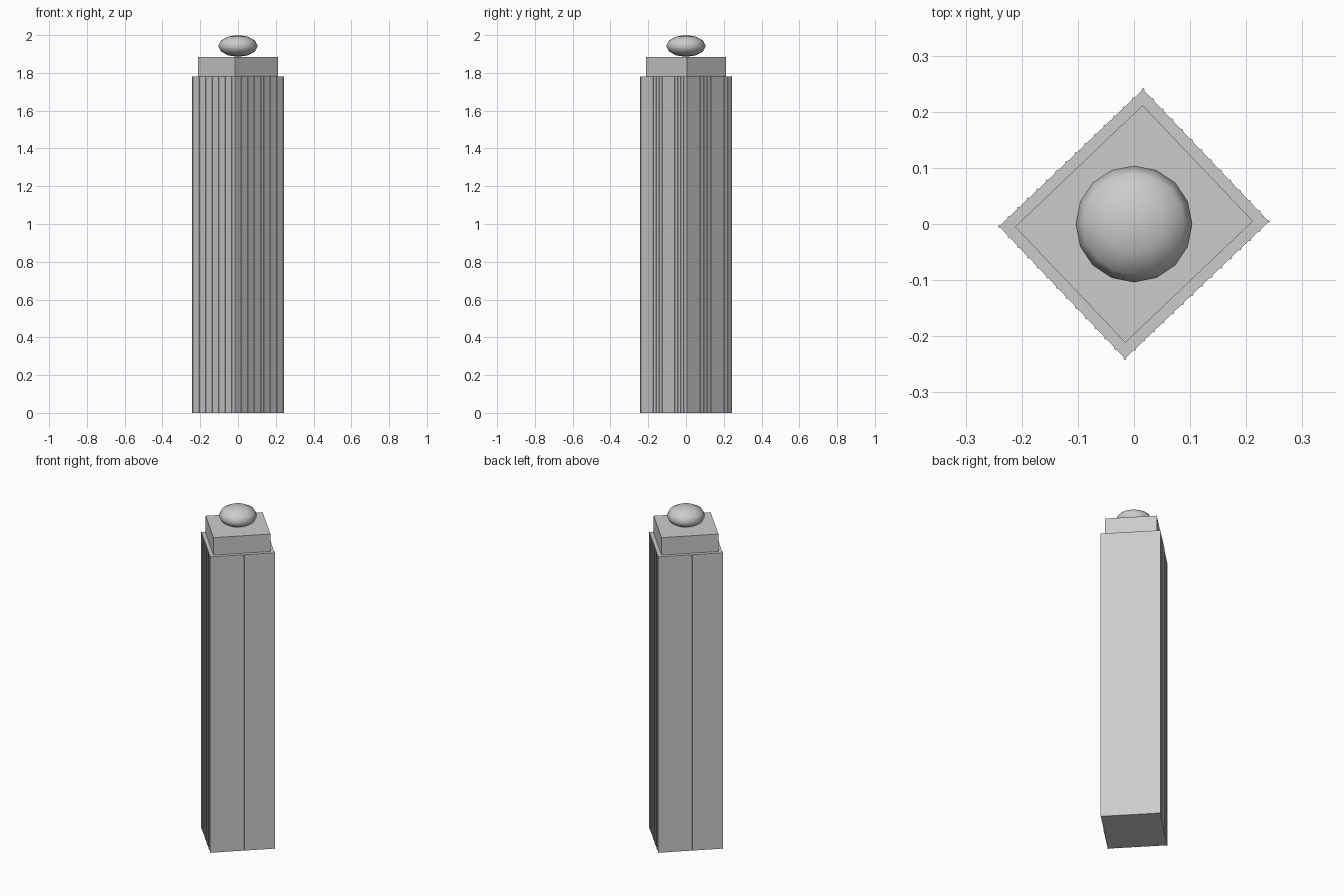
import bpy
import math
from mathutils import Matrix, Vector

cube = bpy.data.objects.get("Cube")
if cube:
    bpy.data.objects.remove(cube, do_unlink=True)

# Rectangular pillar turned about the vertical axis
LENGTH, WIDTH, SHAFT_TOP, CAP_TOP = 0.354, 0.325, 1.78, 1.885
TURN = Matrix.Rotation(math.radians(43.6), 4, "Z")

stone = bpy.data.materials.new("grey_stone")
stone.use_nodes = True
colour = (0.6, 0.6, 0.6, 1)
stone.diffuse_color = colour
stone.node_tree.nodes["Principled BSDF"].inputs["Base Color"].default_value = colour


def box(name, x, y, size_x, size_y, bottom, top):
    bpy.ops.mesh.primitive_cube_add(size=1)
    obj = bpy.context.object
    obj.name = name
    centre = Vector((x, y, (bottom + top) / 2))
    obj.data.transform(TURN @ Matrix.Translation(centre)
                       @ Matrix.Diagonal((size_x, size_y, top - bottom, 1)))
    obj.data.materials.append(stone)
    return obj


# Shaft and cap block
box("shaft", 0, 0, LENGTH, WIDTH, 0, SHAFT_TOP)
box("cap_block", 0, 0, LENGTH - 0.04, WIDTH - 0.04, SHAFT_TOP, CAP_TOP)

# Fine upright ribs on all four faces
RIB = 0.004
for side in (-1, 1):
    for i in range(16):
        box("long_face_rib", (i / 15 - 0.5) * LENGTH, side * WIDTH / 2,
            RIB, RIB, 0, SHAFT_TOP)
    for i in range(1, 13):
        box("short_face_rib", side * LENGTH / 2, (i / 13 - 0.5) * WIDTH,
            RIB, RIB, 0, SHAFT_TOP)

# Flattened ball finial
bpy.ops.mesh.primitive_uv_sphere_add(segments=16, ring_count=6, radius=1)
finial = bpy.context.object
finial.name = "finial"
finial.data.transform(Matrix.Translation((0, 0, (CAP_TOP + 2) / 2))
                      @ Matrix.Diagonal((0.104, 0.104, (2 - CAP_TOP) / 2, 1)))
finial.data.materials.append(stone)
bpy.ops.object.shade_smooth()
